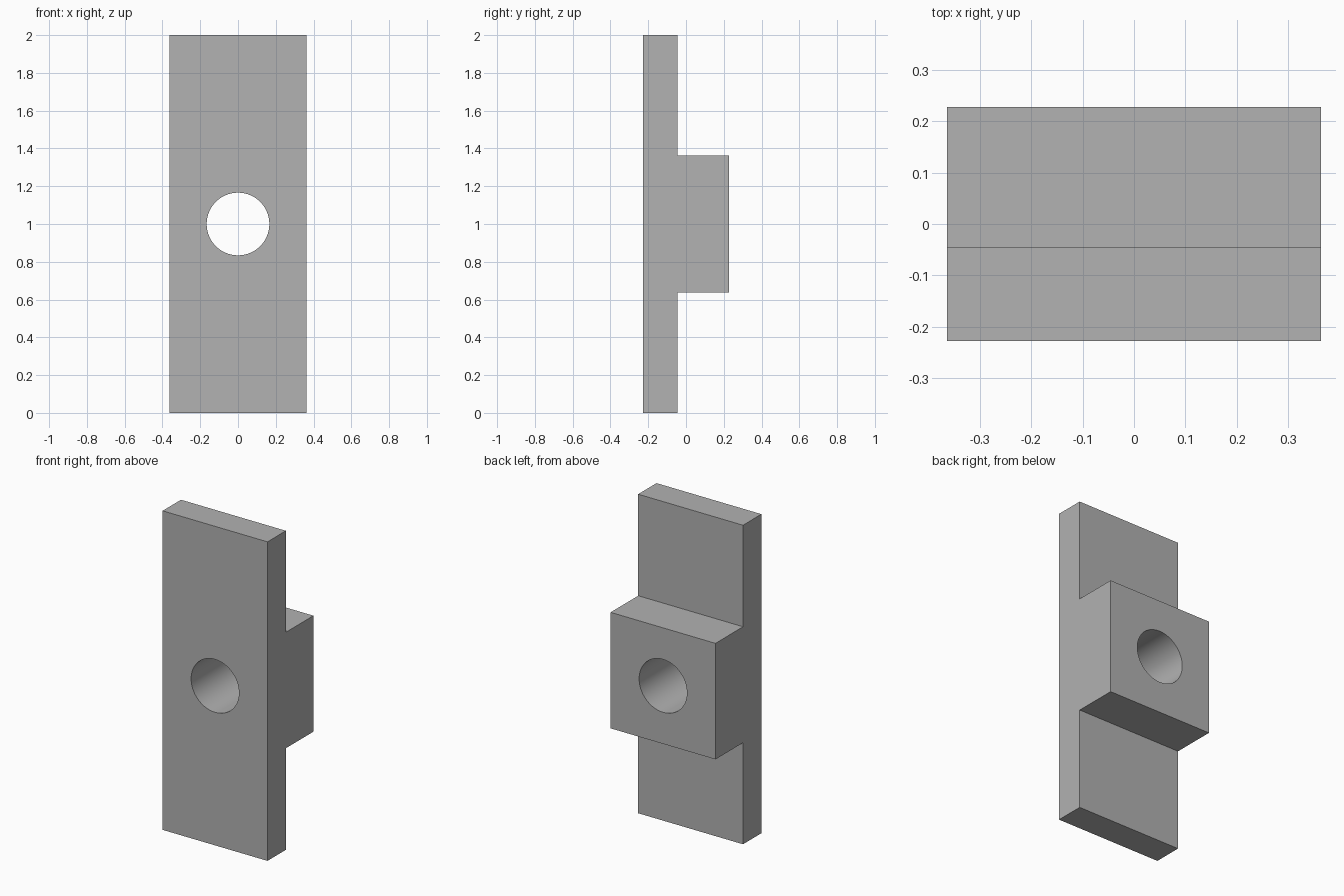
import bpy
import bmesh
from math import radians
from mathutils import Vector

cube = bpy.data.objects.get("Cube")
if cube:
    bpy.data.objects.remove(cube, do_unlink=True)

U = 1 / 11            # base unit: the bracket is 22 units tall
HALF_WIDTH = 4 * U
FRONT, STEP, BACK = -2.5 * U, -0.5 * U, 2.5 * U
BLOCK_LOW, BLOCK_HIGH = 7 * U, 15 * U
HOLE_RADIUS = 0.166

grey = bpy.data.materials.new("plain grey")
grey.use_nodes = True
colour = (0.445, 0.445, 0.445, 1)
grey.diffuse_color = colour
grey.node_tree.nodes["Principled BSDF"].inputs["Base Color"].default_value = colour

# Plate and rear block: one side profile (y, z) extruded across the width
profile = [(FRONT, 0), (STEP, 0), (STEP, BLOCK_LOW), (BACK, BLOCK_LOW),
           (BACK, BLOCK_HIGH), (STEP, BLOCK_HIGH), (STEP, 2), (FRONT, 2)]
bm = bmesh.new()
face = bm.faces.new([bm.verts.new((-HALF_WIDTH, y, z)) for y, z in profile])
extruded = bmesh.ops.extrude_face_region(bm, geom=[face])
moved = [v for v in extruded["geom"] if isinstance(v, bmesh.types.BMVert)]
bmesh.ops.translate(bm, verts=moved, vec=Vector((2 * HALF_WIDTH, 0, 0)))
bmesh.ops.recalc_face_normals(bm, faces=bm.faces)
mesh = bpy.data.meshes.new("mounting_bracket")
bm.to_mesh(mesh)
bm.free()
mesh.materials.append(grey)
bracket = bpy.data.objects.new("mounting_bracket", mesh)
bpy.context.collection.objects.link(bracket)

# Round hole straight through from front to back
bpy.ops.mesh.primitive_cylinder_add(vertices=64, radius=HOLE_RADIUS, depth=1,
                                    location=(0, 0, 1), rotation=(radians(90), 0, 0))
cutter = bpy.context.object
cutter.name = "hole_cutter"
cutter.hide_render = True
cutter.data.materials.append(grey)

bpy.ops.object.select_all(action="DESELECT")
bracket.select_set(True)
bpy.context.view_layer.objects.active = bracket
hole = bracket.modifiers.new("hole", "BOOLEAN")
hole.operation = "DIFFERENCE"
hole.solver = "EXACT"
hole.object = cutter
bpy.ops.object.modifier_apply(modifier=hole.name)
bpy.data.objects.remove(cutter, do_unlink=True)

# Smooth bore, crisp edges
bpy.ops.object.shade_smooth_by_angle(angle=radians(30))
